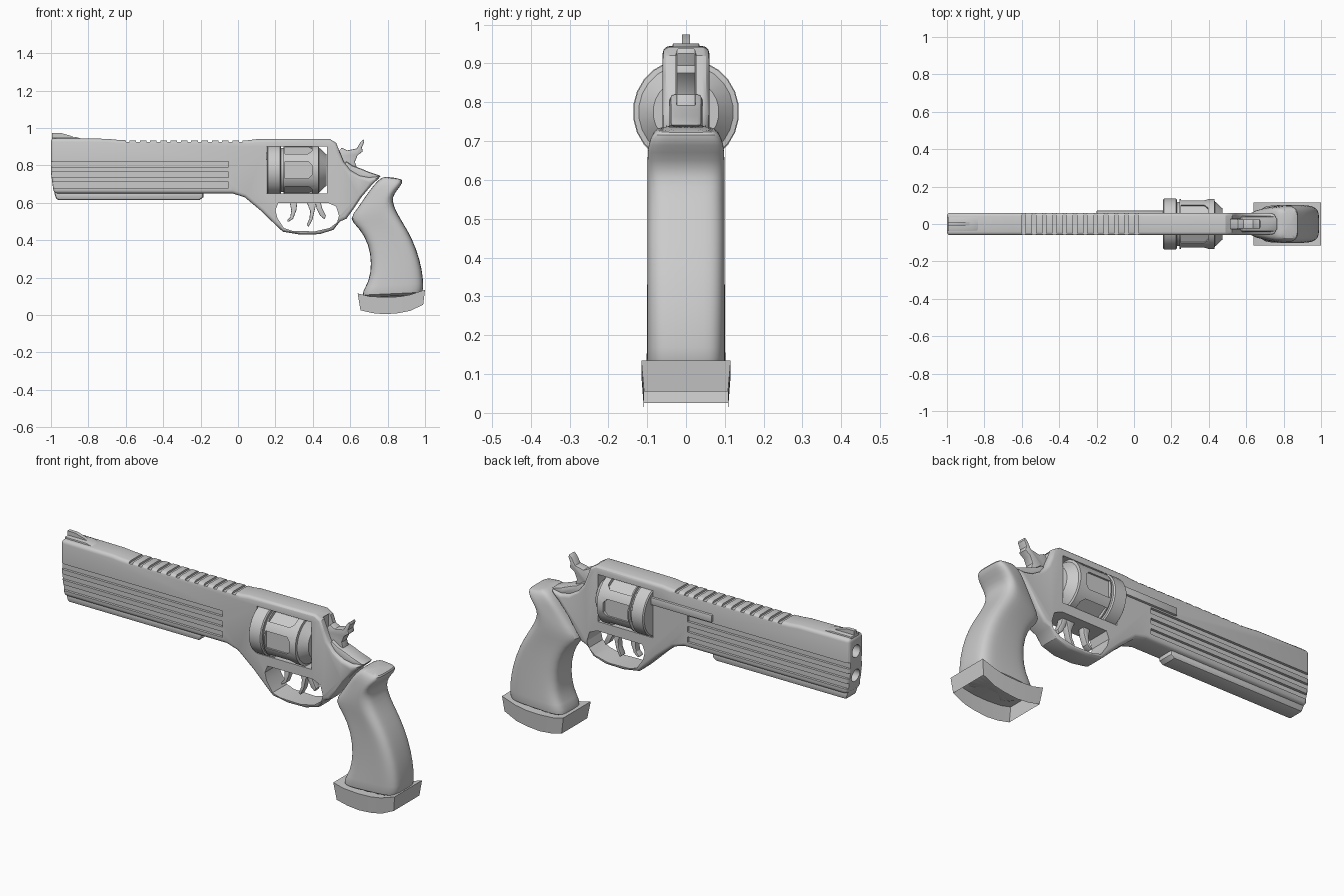
import bpy, bmesh, math
from mathutils import Matrix, Vector

if "Cube" in bpy.data.objects:
    bpy.data.objects.remove(bpy.data.objects["Cube"])


def add_prism(bm, pts, y0, y1):
    """Extrude an x/z outline from y0 to y1."""
    a = [bm.verts.new((x, y0, z)) for x, z in pts]
    b = [bm.verts.new((x, y1, z)) for x, z in pts]
    n = len(pts)
    bm.faces.new(a)
    bm.faces.new(b[::-1])
    for i in range(n):
        bm.faces.new((a[i], b[i], b[(i + 1) % n], a[(i + 1) % n]))


def add_box(bm, x, y, z):
    add_prism(bm, [(x[0], z[0]), (x[1], z[0]), (x[1], z[1]), (x[0], z[1])], *y)


def finish(bm, name):
    bmesh.ops.recalc_face_normals(bm, faces=bm.faces[:])
    me = bpy.data.meshes.new(name)
    bm.to_mesh(me)
    bm.free()
    ob = bpy.data.objects.new(name, me)
    bpy.context.collection.objects.link(ob)
    return ob


def apply(ob):
    bpy.context.view_layer.objects.active = ob
    for m in list(ob.modifiers):
        bpy.ops.object.modifier_apply(modifier=m.name)


def bevel(ob, width, segments=2, angle=60):
    m = ob.modifiers.new("bevel", 'BEVEL')
    m.width, m.segments, m.limit_method = width, segments, 'ANGLE'
    m.angle_limit = math.radians(angle)
    m.use_clamp_overlap = False
    apply(ob)


def prism(name, pts, hw, width=0, y=0, segments=2):
    bm = bmesh.new()
    add_prism(bm, pts, y - hw, y + hw)
    ob = finish(bm, name)
    if width:
        bevel(ob, width, segments)
    return ob


def cut(ob, bm):
    cutter = finish(bm, "cutter")
    cutter.hide_render = True
    m = ob.modifiers.new("cut", 'BOOLEAN')
    m.operation, m.solver, m.object = 'DIFFERENCE', 'EXACT', cutter
    apply(ob)
    bpy.data.objects.remove(cutter)


# Frame with barrel shroud and trigger guard
frame = prism("frame", [
    (-1, .945), (-.7, .942), (-.65, .937), (-.6, .934), (.05, .934), (.1, .94),
    (.49, .942), (.525, .92), (.545, .87), (.565, .82), (.6, .775), (.65, .745),
    (.7, .735), (.765, .742), (.715, .695), (.66, .63), (.62, .57), (.58, .515),
    (.545, .5), (.51, .455), (.435, .432), (.33, .43), (.24, .445), (.195, .487),
    (.125, .555), (.035, .63), (-.03, .65), (-.985, .65), (-1, .76)],
    .06, .018, segments=3)
bm = bmesh.new()
add_box(bm, (.153, .475), (-.2, .2), (.65, .9))              # cylinder window
add_prism(bm, [(.215, .598), (.2, .56), (.21, .52), (.245, .465), (.29, .45),
               (.41, .447), (.49, .465), (.53, .495), (.54, .53), (.525, .58),
               (.48, .6)], -.2, .2)                          # guard opening
add_box(bm, (.512, .64), (-.026, .026), (.76, .925))         # hammer slot
for z in (.805, .75, .695):                                  # side grooves
    for s in (-1, 1):
        add_box(bm, (-1.1, -.05), sorted((s * .047, s * .1)), (z - .015, z + .015))
for i in range(12):                                          # top rib slots
    add_box(bm, (-.6 + i * .055, -.58 + i * .055), (-.1, .1), (.924, .96))
for z in (.865, .735):                                       # twin bores
    bmesh.ops.create_cone(bm, cap_ends=True, segments=20, radius1=.033, radius2=.033,
                          depth=.24, matrix=Matrix.Translation((-.98, 0, z))
                          @ Matrix.Rotation(math.pi / 2, 4, 'Y'))
cut(frame, bm)

# Lug under the barrel, side rod and front sight
prism("barrel_underlug", [(-.985, .66), (-.97, .615), (-.205, .615), (-.185, .63),
                          (-.185, .66)], .045, .012)
prism("side_rod", [(-.2, .828), (.16, .828), (.16, .868), (-.2, .868)], .012, .004, y=.06)
prism("sight_base", [(-.995, .935), (-.8, .935), (-.87, .952), (-.995, .952)], .035, .005)
prism("front_sight", [(-.995, .94), (-.85, .94), (-.9, .96), (-.95, .974), (-.995, .974)], .01)

# Cylinder turned about the x axis, with six flutes
SEG = 24
prof = [(.155, 0), (.155, .13), (.16, .137), (.225, .137), (.23, .13), (.23, .118),
        (.243, .118), (.243, .135), (.43, .135), (.432, .122), (.472, .085), (.472, 0)]
bm = bmesh.new()
rings = []
for x, r in prof:
    if r == 0:
        rings.append([bm.verts.new((x, 0, .775))] * SEG)
    else:
        rings.append([bm.verts.new((x, r * math.cos(math.tau * (k + .5) / SEG),
                                    .775 + r * math.sin(math.tau * (k + .5) / SEG)))
                      for k in range(SEG)])
for a, b in zip(rings, rings[1:]):
    for k in range(SEG):
        q = [a[k], a[(k + 1) % SEG], b[(k + 1) % SEG], b[k]]
        bm.faces.new(list(dict.fromkeys(q)))
drum = finish(bm, "cylinder")
bm = bmesh.new()
for k in range(6):
    t = bmesh.new()
    add_prism(t, [(.22, -.045), (.375, -.045), (.395, -.025), (.395, .025),
                  (.375, .045), (.22, .045)], .117, .2)
    # start behind the ring so only the main body is cut
    for v in t.verts:
        v.co.x = max(v.co.x, .25)
    t.transform(Matrix.Translation((0, 0, .775)) @ Matrix.Rotation(k * math.pi / 3, 4, 'X'))
    me = bpy.data.meshes.new("flute")
    t.to_mesh(me)
    t.free()
    bm.from_mesh(me)
cut(drum, bm)

# Triggers
for i, pts in enumerate([
    [(.275, .61), (.318, .61), (.312, .56), (.295, .515), (.268, .497), (.262, .505),
     (.28, .525), (.285, .56)],
    [(.365, .61), (.42, .61), (.41, .56), (.398, .51), (.378, .472), (.366, .48),
     (.382, .515), (.386, .555)],
    [(.41, .61), (.44, .61), (.45, .57), (.47, .53), (.462, .512), (.44, .53), (.42, .57)]]):
    prism(f"trigger_{i + 1}", pts, .018, .004)

# Hammer and the tang it sits on
prism("hammer", [(.52, .78), (.515, .85), (.555, .895), (.585, .88), (.635, .89), (.655, .925),
                 (.672, .94), (.675, .925), (.662, .895), (.668, .875), (.64, .855),
                 (.625, .82), (.64, .77), (.6, .75)], .024, .004)
prism("tang", [(.55, .76), (.575, .825), (.61, .8), (.66, .782), (.7, .765), (.77, .742),
               (.7, .72), (.62, .73)], .042, .012)

# Grip lofted through sections: front x,z / back x,z / front and back half widths
secs = [
    (.79, .742, .87, .728, .07, .072), (.76, .73, .882, .718, .082, .085),
    (.73, .70, .872, .692, .088, .1), (.685, .64, .835, .65, .075, .102),
    (.64, .57, .823, .61, .068, .102), (.59, .512, .845, .555, .062, .102),
    (.645, .47, .88, .495, .07, .102), (.70, .38, .932, .41, .085, .102),
    (.715, .27, .975, .29, .092, .102), (.70, .18, .99, .195, .098, .102),
    (.665, .125, .992, .14, .102, .102), (.66, .085, .985, .1, .102, .102)]
N = 28
bm = bmesh.new()
rings = []
for fx, fz, bx, bz, fw, bw in secs:
    ring = []
    for k in range(N):
        c, s = math.cos(math.tau * k / N), math.sin(math.tau * k / N)
        u = .5 + .5 * math.copysign(abs(c) ** .45, c)
        w = math.copysign(abs(s) ** .45, s) * (fw + (bw - fw) * min(1, u * 1.4))
        ring.append(bm.verts.new((fx + (bx - fx) * u, w, fz + (bz - fz) * u)))
    rings.append(ring)
for a, b in zip(rings, rings[1:]):
    for k in range(N):
        bm.faces.new((a[k], a[(k + 1) % N], b[(k + 1) % N], b[k]))
bm.faces.new(rings[0])
bm.faces.new(rings[-1])
grip = finish(bm, "grip")
m = grip.modifiers.new("smooth", 'SUBSURF')
m.levels = 1
apply(grip)

# Butt cap, hollow from below
top = [(.64, .115), (.70, .1), (.785, .095), (.86, .098), (.92, .108), (1, .135)]
bottom = [(.655, .025), (.72, .01), (.785, .004), (.86, .01), (.92, .022), (.99, .055)]
bm = bmesh.new()
grid = [[bm.verts.new((x, s * w, z)) for x, z in line for s in (-1, 1)]
        for line, w in ((top, .115), (bottom, .108))]
t, b = grid
for i in range(0, 10, 2):
    bm.faces.new((t[i], t[i + 1], t[i + 3], t[i + 2]))
    for s in (0, 1):
        bm.faces.new((t[i + s], t[i + 2 + s], b[i + 2 + s], b[i + s]))
bm.faces.new((t[0], t[1], b[1], b[0]))
bm.faces.new((t[10], t[11], b[11], b[10]))
finish(bm, "butt_cap")

# Smooth shading with sharp edges kept
for ob in bpy.context.scene.objects:
    ob.select_set(True)
    bpy.context.view_layer.objects.active = ob
bpy.ops.object.shade_smooth_by_angle(angle=math.radians(30))
